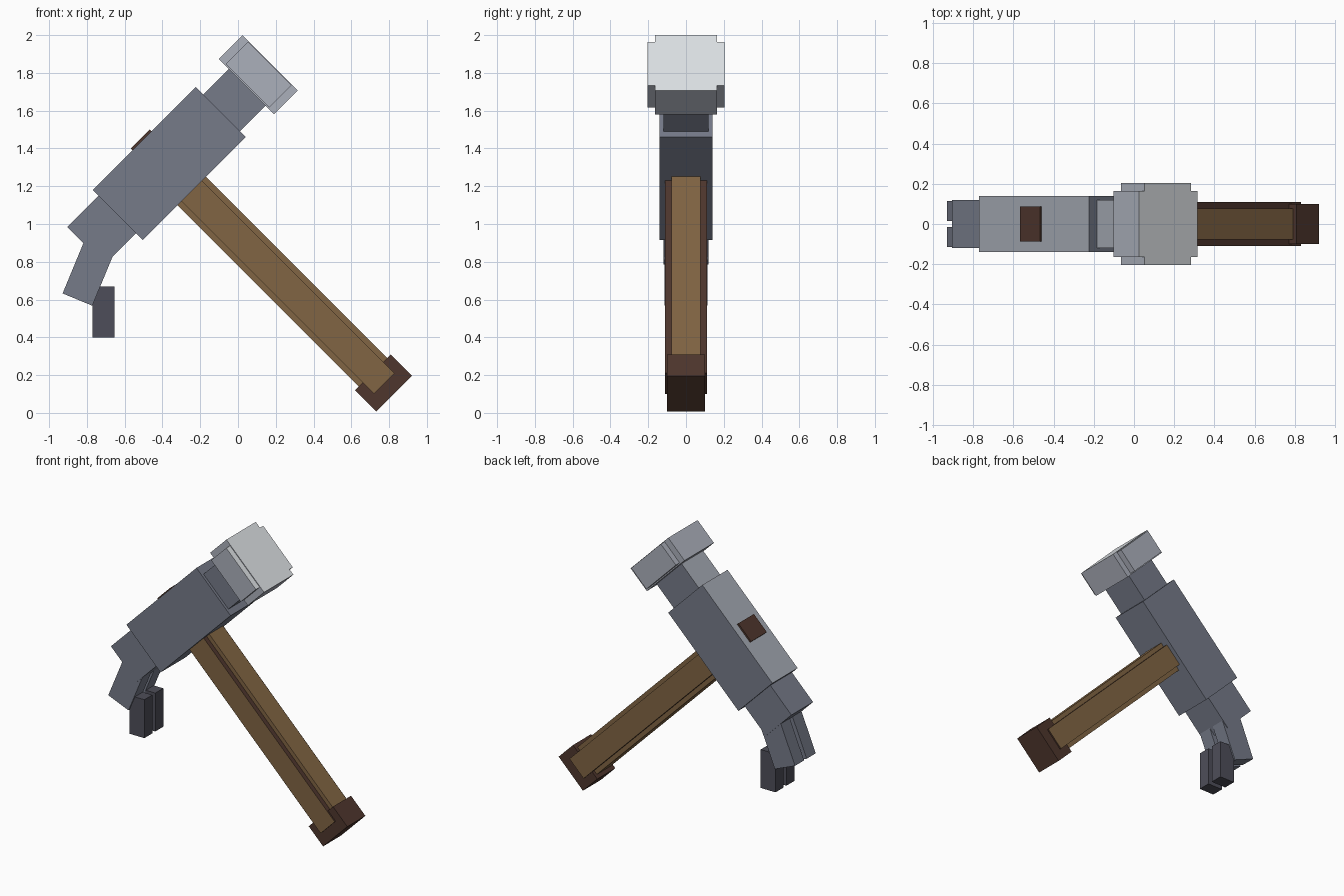
import bpy
import bmesh
from math import radians
from mathutils import Matrix, Vector

if "Cube" in bpy.data.objects:
    bpy.data.objects.remove(bpy.data.objects["Cube"], do_unlink=True)


def material(name, rgb):
    mat = bpy.data.materials.new(name)
    mat.use_nodes = True
    mat.diffuse_color = (*rgb, 1)
    mat.node_tree.nodes["Principled BSDF"].inputs["Base Color"].default_value = (*rgb, 1)
    return mat


IRON = material("iron grey", (0.18, 0.197, 0.25))
TOP = material("light iron", (0.37, 0.395, 0.445))
STEEL = material("steel", (0.41, 0.435, 0.50))
POLISHED = material("polished steel", (0.74, 0.77, 0.80))
TIP = material("dark iron", (0.076, 0.076, 0.10))
WOOD = material("brown wood", (0.222, 0.13, 0.056))
DARK = material("dark wood", (0.077, 0.037, 0.026))

AXES = {"+x": Vector((1, 0, 0)), "-x": Vector((-1, 0, 0)),
        "+z": Vector((0, 0, 1)), "-z": Vector((0, 0, -1))}


def block(name, tilt, xs, ys, zs, mat, sides="", side_mat=None):
    """Box given by ranges in a frame tilted about y; listed sides take side_mat."""
    spans = (xs, ys, zs)
    center = Vector([(a + b) / 2 for a, b in spans])
    size = [b - a for a, b in spans]
    bm = bmesh.new()
    bmesh.ops.create_cube(bm, size=1, matrix=Matrix.Diagonal((*size, 1)))
    bm.normal_update()
    for face in bm.faces:
        if any(face.normal.dot(AXES[s]) > 0.9 for s in sides.split()):
            face.material_index = 1
    mesh = bpy.data.meshes.new(name)
    bm.to_mesh(mesh)
    bm.free()
    mesh.materials.append(mat)
    if side_mat:
        mesh.materials.append(side_mat)
    obj = bpy.data.objects.new(name, mesh)
    turn = Matrix.Rotation(radians(tilt), 4, "Y")
    obj.matrix_world = turn @ Matrix.Translation(center)
    bpy.context.collection.objects.link(obj)
    return obj


def half(w):
    return (-w, w)


# Head: local x runs along the head, local z points away from the handle
LEAN = -45
block("head_body", LEAN, (0.29, 1.061), half(0.14), (1.004, 1.379), IRON, "+z", TOP)
block("head_neck", LEAN, (1.05, 1.27), half(0.12), (1.047, 1.322), IRON, "+z", TOP)
block("striking_face", LEAN, (1.252, 1.431), half(0.163), (0.983, 1.397), STEEL, "+x", POLISHED)
block("striking_face_band", LEAN, (1.26, 1.426), half(0.205), (1.026, 1.352), STEEL, "+x", POLISHED)

# Claw: base, then two bent prongs with upright tips
block("claw_base", LEAN, (0.057, 0.30), half(0.12), (1.054, 1.336), IRON)
for side, s in (("left", 1), ("right", -1)):
    prong = sorted((s * 0.015, s * 0.115))
    tip = sorted((s * 0.017, s * 0.105))
    block("claw_prong_" + side, 22.5, (-1.10, -0.93), prong, (0.229, 0.58), IRON)
    block("claw_tip_" + side, 0, (-0.77, -0.655), tip, (0.40, 0.67), TIP)

# Handle: crossed wooden bars, end cap and the peg showing through the head
block("handle_core", LEAN, (0.55, 0.764), half(0.077), (-0.45, 1.10), WOOD)
block("handle_grip", LEAN, (0.58, 0.735), half(0.11), (-0.438, 1.10), WOOD, "+x -x +z -z", DARK)
block("handle_cap", LEAN, (0.523, 0.79), half(0.10), (-0.512, -0.354), DARK)
block("handle_peg", LEAN, (0.588, 0.73), half(0.087), (1.30, 1.391), DARK)
